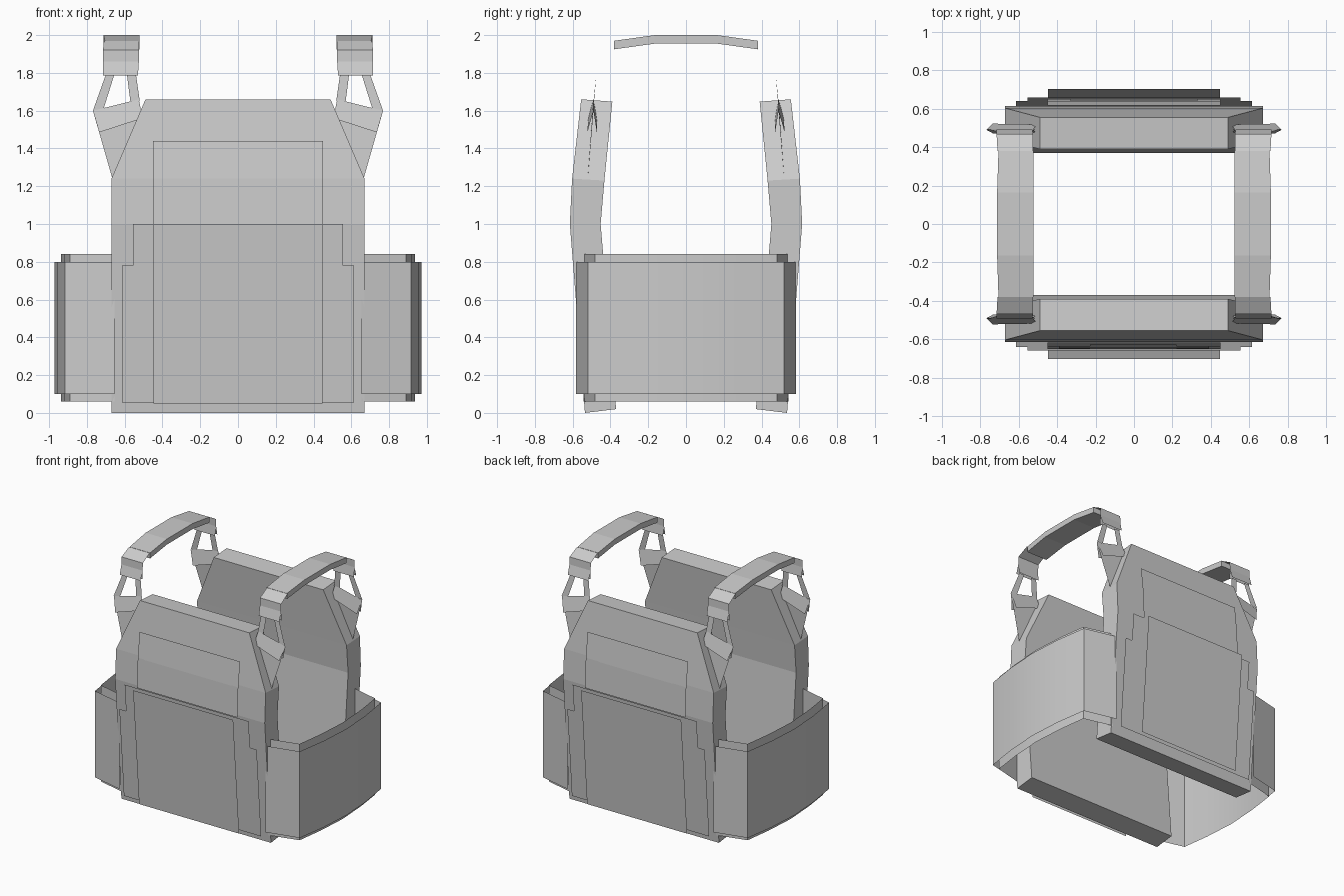
import bpy

if "Cube" in bpy.data.objects:
    bpy.data.objects.remove(bpy.data.objects["Cube"])

fabric = bpy.data.materials.new("grey_fabric")
fabric.diffuse_color = (0.6, 0.6, 0.6, 1)
fabric.use_nodes = True
fabric.node_tree.nodes["Principled BSDF"].inputs["Base Color"].default_value = fabric.diffuse_color


def build(name, verts, faces, smooth=False):
    mesh = bpy.data.meshes.new(name)
    mesh.from_pydata(verts, [], faces)
    mesh.materials.append(fabric)
    obj = bpy.data.objects.new(name, mesh)
    bpy.context.collection.objects.link(obj)
    if smooth:
        bpy.context.view_layer.objects.active = obj
        obj.select_set(True)
        bpy.ops.object.shade_smooth_by_angle(angle=0.4)
        obj.select_set(False)
    return obj


# Outer profile of the body panels: (height, distance from centre)
PROFILE = [(0, .535), (1.0, .615), (1.24, .603), (1.66, .555)]


def outer_y(z):
    for (z0, y0), (z1, y1) in zip(PROFILE, PROFILE[1:]):
        if z <= z1:
            return y0 + (y1 - y0) * (z - z0) / (z1 - z0)
    return PROFILE[-1][1]


def flip(faces, mirrored):
    return [f[::-1] for f in faces] if mirrored else faces


def sheet(name, sy, offset, rows):
    """Thin cloth layer following the panel; rows are (z, x_left, x_right)."""
    verts = []
    for z, a, b in rows:
        y = sy * (outer_y(z) + offset)
        verts += [(a, y, z), (b, y, z)]
    faces = [(2*i, 2*i+1, 2*i+3, 2*i+2) for i in range(len(rows) - 1)]
    build(name, verts, flip(faces, sy > 0))


def even(half, *heights):
    return [(z, -half, half) for z in heights]


def body_panel(name, sy):
    rows = [(.67, .535, 0, .37, .02), (.67, .615, 1.0, .452, 1.0),
            (.67, .603, 1.24, .432, 1.23), (.49, .555, 1.66, .39, 1.648)]
    verts, faces = [], []
    for w, yo, zo, yi, zi in rows:
        verts += [(-w, sy*yo, zo), (w, sy*yo, zo), (w, sy*yi, zi), (-w, sy*yi, zi)]
    for r in range(3):
        for k in range(4):
            n = (k + 1) % 4
            faces.append((4*r+k, 4*r+n, 4*r+4+n, 4*r+4+k))
    faces += [(3, 2, 1, 0), (12, 13, 14, 15)]
    build(name, verts, flip(faces, sy > 0))


# Front and back panels with their cloth layers
for side, sy in (("front", -1), ("back", 1)):
    body_panel(side + "_panel", sy)
    sheet(side + "_lower_layer", sy, .042, even(.615, .055, .78))
    sheet(side + "_lower_layer_top", sy, .042, even(.555, .78, 1.0))
    sheet(side + "_upper_layer", sy, .036, even(.45, 1.0, 1.24, 1.44))
    sheet(side + "_flap", sy, .087, even(.448, .05, 1.0))

# Stepped patch on the front, plain patch on the back
sheet("front_patch_left", -1, .042, [(1.17, -.39, -.23), (1.24, -.39, -.23), (1.33, -.39, -.23)])
sheet("front_patch_middle", -1, .042, [(1.22, -.23, .22), (1.24, -.23, .22), (1.39, -.23, .22)])
sheet("front_patch_right", -1, .042, [(1.17, .22, .39), (1.24, .22, .39), (1.33, .22, .39)])
sheet("back_patch", 1, .042, even(.33, 1.155, 1.24, 1.31))


def side_band(name, sx, plan, z0, z1):
    path = plan + [(x, -y) for x, y in reversed(plan[:-1])]
    verts = [(sx*x, y, z) for x, y in path for z in (z0, z1)]
    faces = [(2*i, 2*i+2, 2*i+3, 2*i+1) for i in range(len(path) - 1)]
    build(name, verts, flip(faces, sx < 0), smooth=True)


def strap_end(tag, sx, sy):
    """Webbing, buckle frame and lower anchor at one end of a shoulder strap."""
    def web(name, pts):
        verts = [(sx*x, sy*y, z) for x, y, z in pts]
        build(tag + name, verts, flip([tuple(range(len(pts)))], sx * sy > 0))

    def ribbon(name, rows):
        verts = [(sx*x, sy*y, z) for a, b, y, z in rows for x in (a, b)]
        faces = [(2*i, 2*i+1, 2*i+3, 2*i+2) for i in range(len(rows) - 1)]
        build(tag + name, verts, flip(faces, sx * sy < 0))

    # Webbing hanging from the pad and folding through the buckle
    ribbon("_webbing", [(.525, .71, .38, 1.968), (.525, .715, .468, 1.92),
                        (.525, .715, .47, 1.86), (.53, .715, .462, 1.785)])
    ribbon("_webbing_fold", [(.525, .715, .47, 1.86), (.53, .715, .492, 1.785)])
    # Buckle frame legs and bars
    web("_buckle_outer_leg", [(.655, .475, 1.79), (.70, .475, 1.79), (.768, .495, 1.6), (.71, .49, 1.615)])
    web("_buckle_inner_leg", [(.54, .475, 1.79), (.588, .475, 1.79), (.57, .488, 1.65), (.52, .488, 1.65)])
    # Folded loop and tapered anchor sewn to the panel
    web("_loop_outer", [(.525, .49, 1.66), (.768, .49, 1.6), (.735, .522, 1.485), (.505, .518, 1.56)])
    web("_loop_inner", [(.525, .49, 1.66), (.768, .49, 1.6), (.735, .472, 1.485), (.505, .472, 1.56)])
    web("_anchor", [(.525, .49, 1.655), (.768, .49, 1.6), (.665, .52, 1.24), (.50, .50, 1.52)])


def shoulder_pad(name, sx):
    arc = [(-.38, 1.97, 1.925), (-.165, 2.0, 1.955), (.165, 2.0, 1.955), (.38, 1.97, 1.925)]
    verts, faces = [], []
    for y, zt, zb in arc:
        w = .712 if abs(y) < .3 else .705
        verts += [(sx*.522, y, zb), (sx*w, y, zb), (sx*w, y, zt), (sx*.522, y, zt)]
    for r in range(3):
        for k in range(4):
            n = (k + 1) % 4
            faces.append((4*r+k, 4*r+n, 4*r+4+n, 4*r+4+k))
    faces += [(3, 2, 1, 0), (12, 13, 14, 15)]
    build(name, verts, flip(faces, sx < 0))


# Left and right side bands, shoulder pads and strap hardware
for side, sx in (("left", -1), ("right", 1)):
    side_band(side + "_outer_band", sx,
              [(.655, -.583), (.917, -.52), (.955, -.27), (.972, 0)], .10, .80)
    side_band(side + "_inner_band", sx,
              [(.655, -.542), (.89, -.483), (.92, -.26), (.937, 0)], .06, .84)
    shoulder_pad(side + "_shoulder_pad", sx)
    for end, sy in (("front", -1), ("back", 1)):
        strap_end(side + "_" + end, sx, sy)
